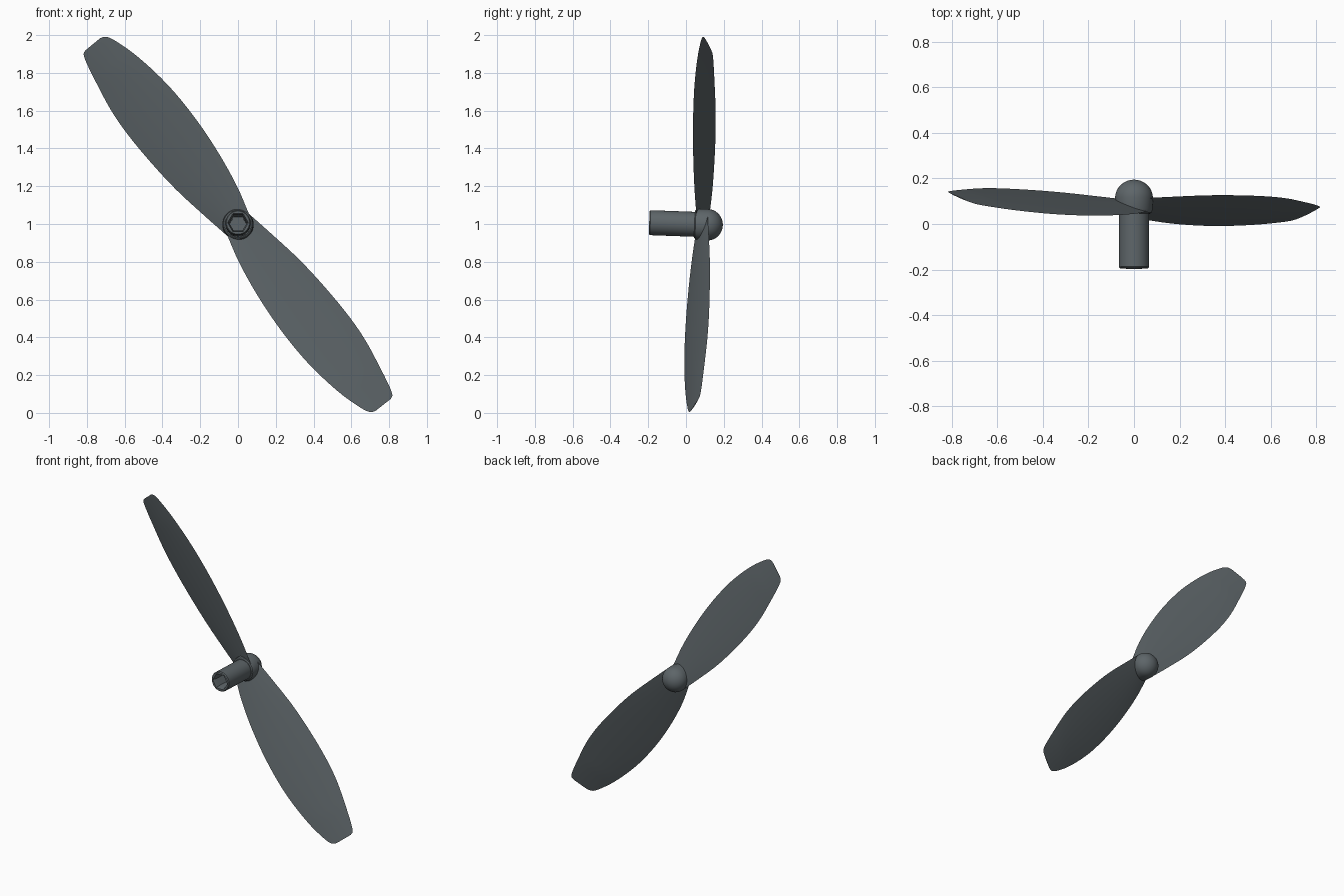
import bpy, bmesh, math
from mathutils import Matrix, Vector

if "Cube" in bpy.data.objects:
    bpy.data.objects.remove(bpy.data.objects["Cube"])

mat = bpy.data.materials.new("dark_slate")
mat.diffuse_color = (0.11, 0.13, 0.14, 1)
mat.use_nodes = True
mat.node_tree.nodes["Principled BSDF"].inputs["Base Color"].default_value = mat.diffuse_color

# The whole propeller leans back slightly about the x axis
LEAN = Matrix.Translation((0, 0, 1)) @ Matrix.Rotation(math.radians(-2.1), 4, 'X')


def finish(name, bm, turn=0.0, angle=35):
    bmesh.ops.recalc_face_normals(bm, faces=bm.faces)
    bm.transform(LEAN @ Matrix.Rotation(turn, 4, 'Y'))
    me = bpy.data.meshes.new(name)
    bm.to_mesh(me)
    bm.free()
    ob = bpy.data.objects.new(name, me)
    bpy.context.collection.objects.link(ob)
    me.materials.append(mat)
    bpy.ops.object.select_all(action='DESELECT')
    ob.select_set(True)
    bpy.context.view_layer.objects.active = ob
    bpy.ops.object.shade_smooth_by_angle(angle=math.radians(angle))
    return ob


def lathe(name, profile, n=48):
    """Rings along y: (y, radius, is_hexagon); both ends are capped."""
    bm = bmesh.new()
    rings = []
    for y, r, hexa in profile:
        ring = []
        for i in range(n):
            a = 2 * math.pi * i / n
            k = r
            if hexa:
                k *= math.cos(math.pi / 6) / math.cos(a % (math.pi / 3) - math.pi / 6)
            ring.append(bm.verts.new((k * math.cos(a), y, k * math.sin(a))))
        rings.append(ring)
    for a, b in zip(rings, rings[1:]):
        for i in range(n):
            j = (i + 1) % n
            bm.faces.new((a[i], a[j], b[j], b[i]))
    bm.faces.new(rings[0])
    bm.faces.new(rings[-1])
    return finish(name, bm)


# Shaft with a hexagonal socket in its front end
lathe("shaft", [(0.10, 0.045, True), (-0.17, 0.047, True), (-0.195, 0.055, True),
                (-0.195, 0.061, False), (-0.189, 0.066, False), (0.11, 0.066, False)])

# Domed hub cap
dome = [(0.115 + 0.08 * math.sin(a), 0.083 * math.cos(a), False)
        for a in [math.radians(d) for d in range(0, 89, 8)]]
lathe("hub_cap", [(0.045, 0.070, False), (0.05, 0.077, False), (0.065, 0.082, False)] + dome)

# Blade outline: distance from hub, lower edge, upper edge
OUTLINE = [(0, -.078, .083), (.16, -.122, .110), (.35, -.155, .138), (.55, -.174, .152),
           (.75, -.176, .154), (.9, -.163, .142), (1.05, -.137, .114), (1.16, -.105, .090),
           (1.205, -.085, .076), (1.22, -.068, .066), (1.226, -.050, .050)]


def smooth_outline(pts, steps=4):
    p = [Vector(q) for q in pts]
    out = []
    for i in range(len(p) - 1):
        a, b = p[max(i - 1, 0)], p[min(i + 2, len(p) - 1)]
        for k in range(steps):
            t = k / steps
            # Hermite curve with slopes scaled to the station spacing
            h = p[i + 1].x - p[i].x
            m0 = (p[i + 1] - a) * (h / (p[i + 1].x - a.x))
            m1 = (b - p[i]) * (h / (b.x - p[i].x))
            out.append((2*t**3 - 3*t*t + 1) * p[i] + (t**3 - 2*t*t + t) * m0
                       + (3*t*t - 2*t**3) * p[i + 1] + (t**3 - t*t) * m1)
    return out + [p[-1]]


def blade(name, turn):
    along = Vector((0.627, 0, -0.779))
    across = Vector((0.779, 0, 0.627))
    m = 8
    bm = bmesh.new()
    rows = []
    for s, lo, hi in smooth_outline(OUTLINE):
        thick = 0.007 * min(1, 0.25 + (1.226 - s) * 4)
        row = []
        for i in range(2 * m):
            # Thin lens section, front side out and back side home
            u = i / m if i <= m else (2 * m - i) / m
            t = lo + (hi - lo) * u
            bulge = thick * 4 * u * (1 - u) * (1 if i < m else -1)
            y = 0.082 + 0.37 * t + bulge
            row.append(bm.verts.new(along * s + across * t + Vector((0, y, 0))))
        rows.append(row)
    for a, b in zip(rows, rows[1:]):
        for i in range(2 * m):
            j = (i + 1) % (2 * m)
            bm.faces.new((a[i], a[j], b[j], b[i]))
    bm.faces.new(rows[0])
    bm.faces.new(rows[-1])
    return finish(name, bm, turn)


# Two blades, half a turn apart
blade("lower_blade", 0)
blade("upper_blade", math.pi)
